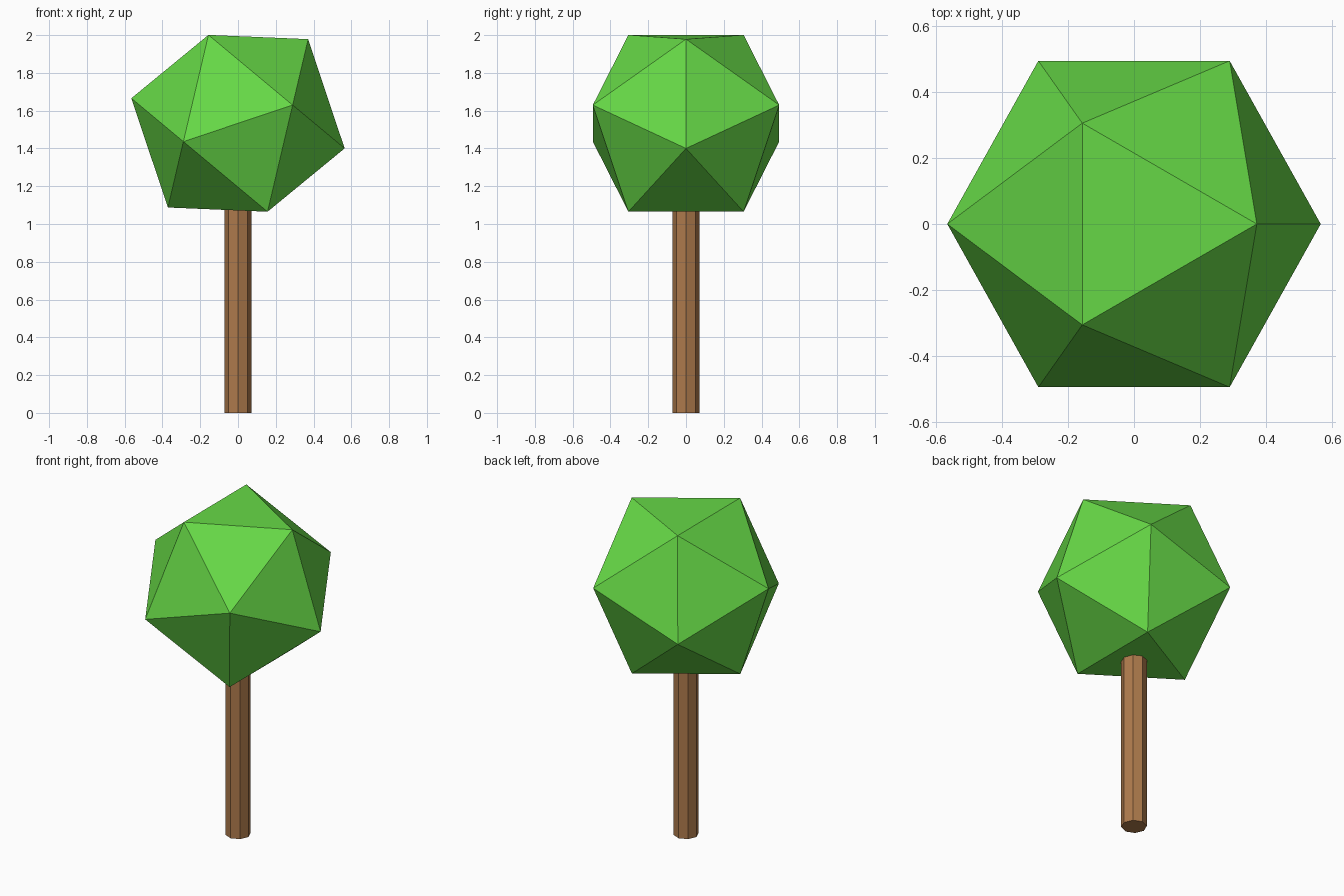
import bpy
from math import radians

cube = bpy.data.objects.get("Cube")
if cube:
    bpy.data.objects.remove(cube, do_unlink=True)


def make_material(name, colour):
    mat = bpy.data.materials.new(name)
    mat.use_nodes = True
    mat.diffuse_color = colour
    mat.node_tree.nodes["Principled BSDF"].inputs["Base Color"].default_value = colour
    return mat


def finish(name, mat):
    obj = bpy.context.object
    obj.name = obj.data.name = name
    obj.data.materials.append(mat)
    bpy.ops.object.shade_flat()
    return obj


leaf_green = make_material("leaf green", (0.134, 0.69, 0.062, 1))
bark_brown = make_material("bark brown", (0.42, 0.195, 0.072, 1))

# Trunk: eight-sided post reaching into the crown
trunk_height = 1.3
bpy.ops.mesh.primitive_cylinder_add(
    vertices=8, radius=0.072, depth=trunk_height, location=(0, 0, trunk_height / 2))
finish("trunk", bark_brown)

# Crown: icosahedron tipped sideways
bpy.ops.mesh.primitive_ico_sphere_add(
    subdivisions=1, radius=0.58, location=(0, 0, 1.533), rotation=(0, radians(39.8), 0))
finish("crown", leaf_green)
